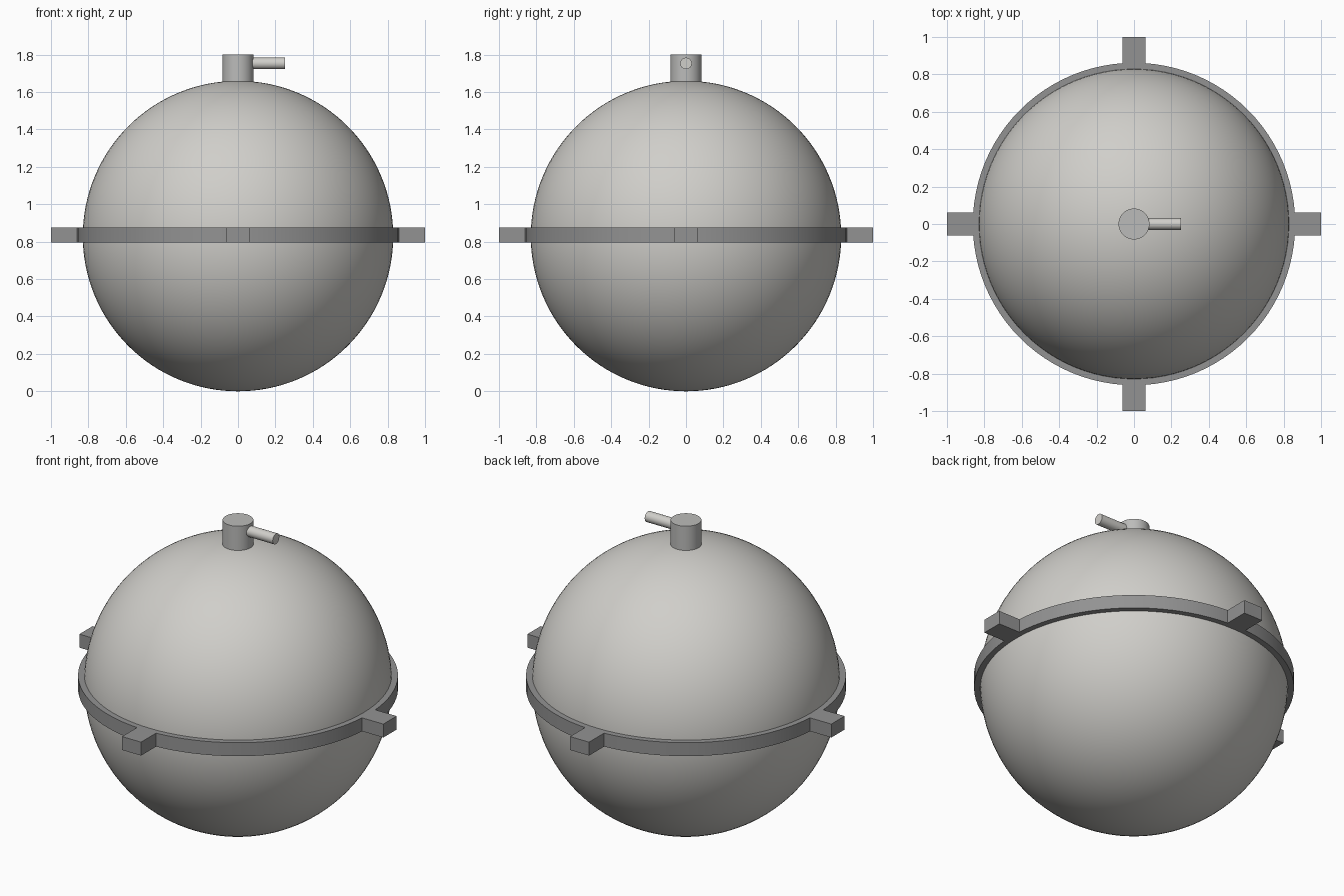
import bpy, bmesh, math
from mathutils import Matrix, Vector

cube = bpy.data.objects.get("Cube")
if cube:
    bpy.data.objects.remove(cube, do_unlink=True)


def material(name, rgb):
    mat = bpy.data.materials.new(name)
    mat.use_nodes = True
    color = (*rgb, 1)
    mat.diffuse_color = color
    mat.node_tree.nodes["Principled BSDF"].inputs["Base Color"].default_value = color
    return mat


def finish(name, bm, mat, smooth=True):
    bmesh.ops.recalc_face_normals(bm, faces=bm.faces)
    mesh = bpy.data.meshes.new(name)
    bm.to_mesh(mesh)
    bm.free()
    mesh.materials.append(mat)
    obj = bpy.data.objects.new(name, mesh)
    bpy.context.collection.objects.link(obj)
    if smooth:
        bpy.ops.object.select_all(action="DESELECT")
        obj.select_set(True)
        bpy.context.view_layer.objects.active = obj
        bpy.ops.object.shade_smooth_by_angle(angle=math.radians(30))
    return obj


def cylinder(name, radius, start, end, mat):
    start, end = Vector(start), Vector(end)
    axis = end - start
    turn = axis.to_track_quat("Z", "Y").to_matrix().to_4x4()
    bm = bmesh.new()
    bmesh.ops.create_cone(bm, cap_ends=True, segments=48, radius1=radius,
                          radius2=radius, depth=axis.length,
                          matrix=Matrix.Translation((start + end) / 2) @ turn)
    return finish(name, bm, mat)


shell_grey = material("pale warm grey", (0.63, 0.62, 0.59))
stem_grey = material("mid grey", (0.50, 0.50, 0.49))
band_grey = material("dark grey", (0.29, 0.29, 0.29))

RADIUS = 0.83
BAND_LOW, BAND_HIGH, BAND_OUTER = 0.796, 0.876, 0.862

# Round tank body
bm = bmesh.new()
bmesh.ops.create_uvsphere(bm, u_segments=96, v_segments=64, radius=RADIUS,
                          matrix=Matrix.Translation((0, 0, RADIUS)))
finish("tank_sphere", bm, shell_grey)

# Band around the middle, turned from a rectangular section
bm = bmesh.new()
inner = RADIUS - 0.01
section = [(inner, BAND_LOW), (BAND_OUTER, BAND_LOW),
           (BAND_OUTER, BAND_HIGH), (inner, BAND_HIGH)]
verts = [bm.verts.new((r, 0, z)) for r, z in section]
edges = [bm.edges.new((verts[i], verts[(i + 1) % 4])) for i in range(4)]
bmesh.ops.spin(bm, geom=verts + edges, cent=(0, 0, 0), axis=(0, 0, 1),
               angle=math.tau, steps=96, use_merge=True)
bmesh.ops.remove_doubles(bm, verts=bm.verts, dist=0.0001)
finish("middle_band", bm, band_grey)

# Four mounting lugs on the band
tab_inner = BAND_OUTER - 0.01
for i, side in enumerate(("left", "back", "right", "front")):
    bm = bmesh.new()
    place = (Matrix.Rotation(i * math.pi / 2, 4, "Z")
             @ Matrix.Translation(((1 + tab_inner) / 2, 0, (BAND_LOW + BAND_HIGH) / 2))
             @ Matrix.Diagonal((1 - tab_inner, 0.125, BAND_HIGH - BAND_LOW, 1)))
    bmesh.ops.create_cube(bm, size=1, matrix=place)
    finish(side + "_lug", bm, band_grey, smooth=False)

# Valve stem on top with its side handle
cylinder("valve_stem", 0.083, (0, 0, 1.645), (0, 0, 1.8), stem_grey)
cylinder("valve_handle", 0.031, (0.07, 0, 1.753), (0.25, 0, 1.753), shell_grey)
